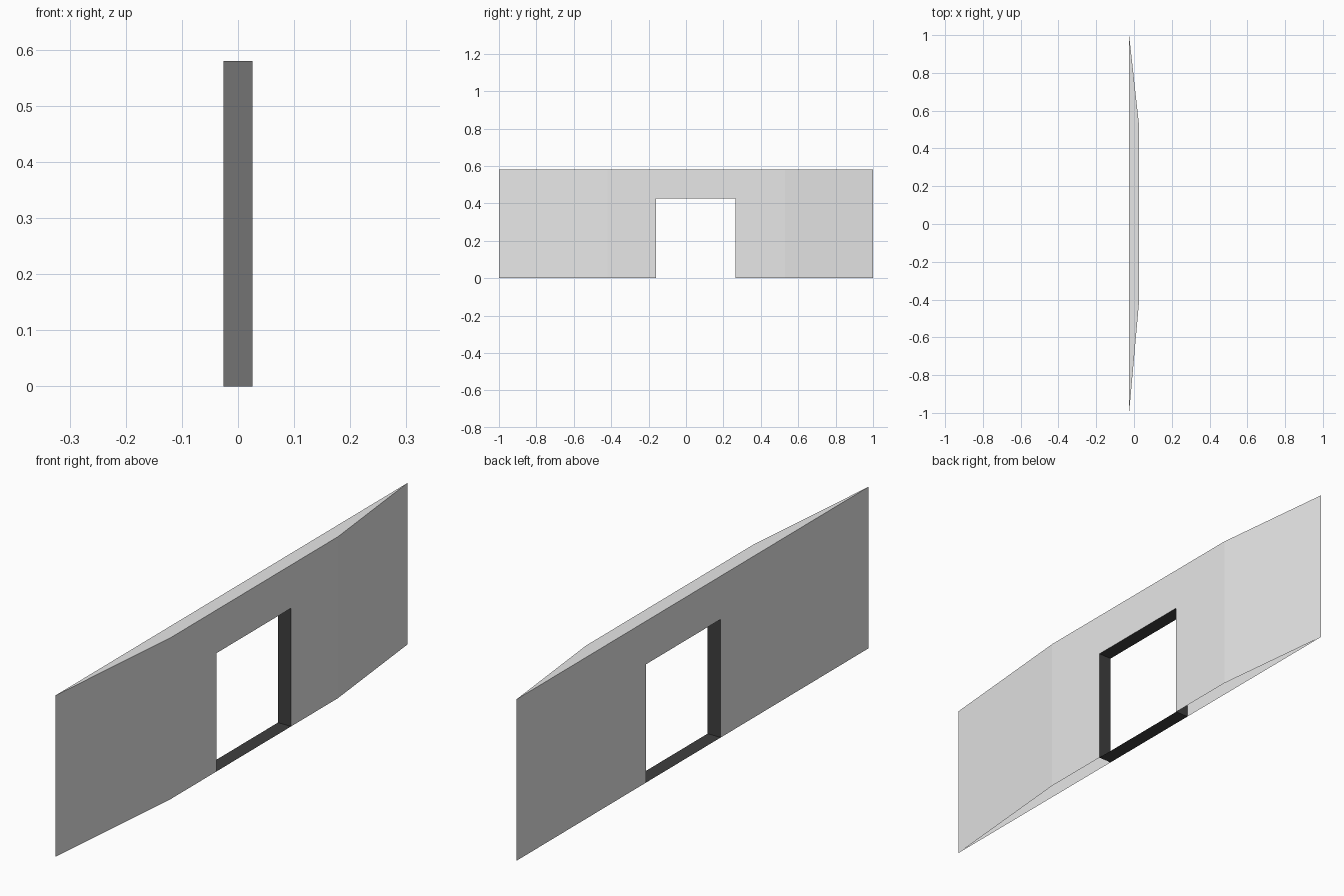
import bpy, bmesh

if "Cube" in bpy.data.objects:
    bpy.data.objects.remove(bpy.data.objects["Cube"])

# Main sizes
X = 0.026                   # half thickness
H = 0.58                    # wall height
K0, K1 = -0.42, 0.53        # where the front face starts to taper
D0, D1, DH = -0.16, 0.264, 0.425   # doorway sides and height


def material(name, value):
    m = bpy.data.materials.new(name)
    m.diffuse_color = (value, value, value, 1)
    m.use_nodes = True
    m.node_tree.nodes["Principled BSDF"].inputs["Base Color"].default_value = m.diffuse_color
    return m


def build(name, faces, mat):
    bm = bmesh.new()
    for pts in faces:
        bm.faces.new([bm.verts.new(p) for p in pts])
    bmesh.ops.remove_doubles(bm, verts=bm.verts, dist=1e-5)
    mesh = bpy.data.meshes.new(name)
    bm.to_mesh(mesh)
    bm.free()
    mesh.materials.append(mat)
    obj = bpy.data.objects.new(name, mesh)
    bpy.context.collection.objects.link(obj)
    return obj


def door_panel(x, y0, y1):
    """Upright panel facing +x with the doorway notched out."""
    outline = [(y0, 0), (D0, 0), (D0, DH), (D1, DH),
               (D1, 0), (y1, 0), (y1, H), (y0, H)]
    return [(x, y, z) for y, z in outline]


def upright(a, b, h):
    """Upright quad between two plan points."""
    return [(*a, 0), (*b, 0), (*b, h), (*a, h)]


# Plan outline: pointed ends on the back, shorter flat front
plan = [(-X, -1), (X, K0), (X, K1), (-X, 1)]

# Wall shell: front, back, two tapering wings and top (open underneath)
build("wall", [
    door_panel(X, K0, K1),
    door_panel(-X, -1, 1)[::-1],
    upright(plan[0], plan[1], H),
    upright(plan[2], plan[3], H),
    [(*p, H) for p in plan],
], material("light grey", 0.8))

# Dark lining of the doorway: jambs, ceiling and sill
build("doorway_lining", [
    upright((-X, D0), (X, D0), DH)[::-1],
    upright((-X, D1), (X, D1), DH),
    [(-X, D0, DH), (-X, D1, DH), (X, D1, DH), (X, D0, DH)],
    [(-X, D0, 0), (X, D0, 0), (X, D1, 0), (-X, D1, 0)],
], material("dark grey", 0.05))
